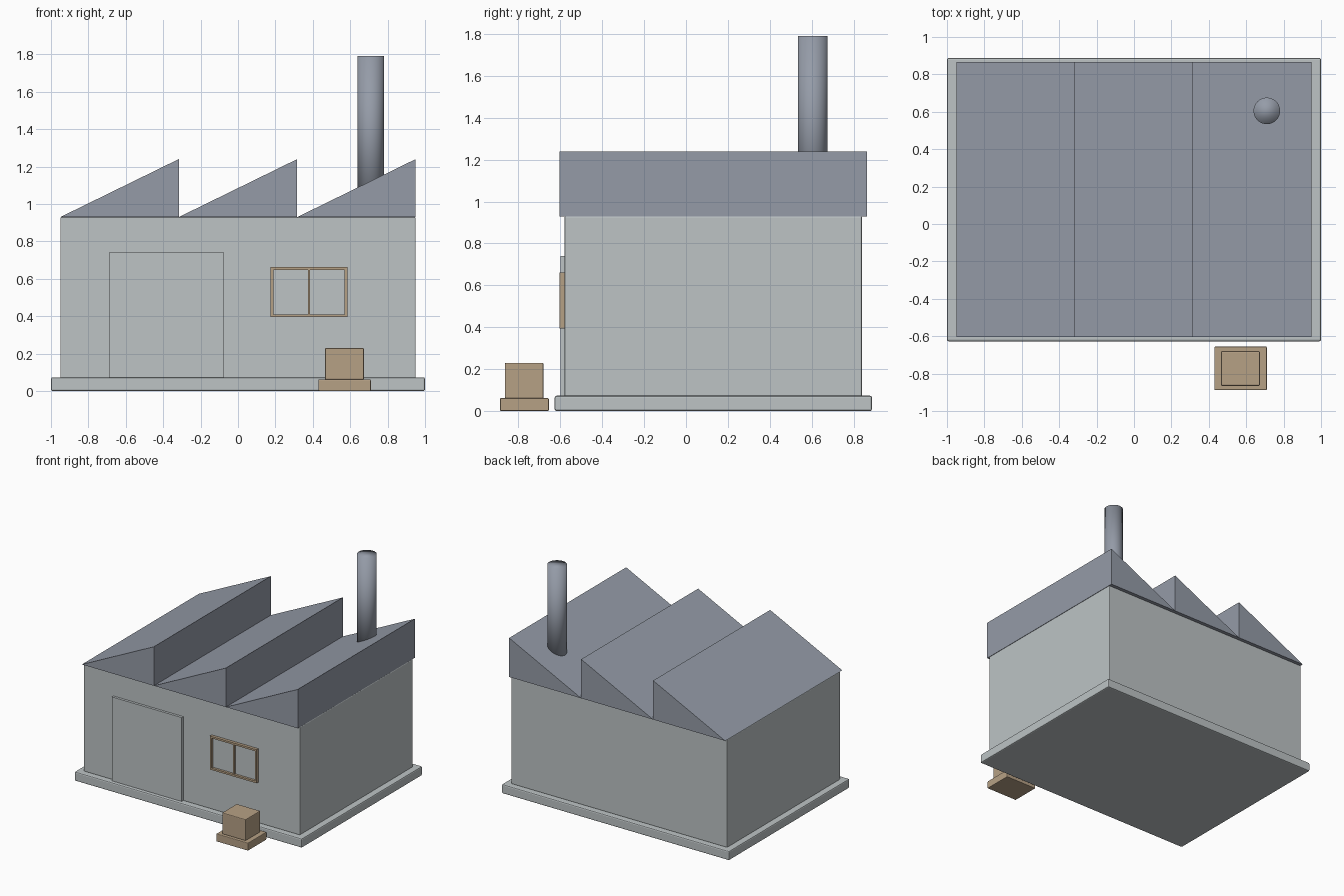
import bpy, bmesh

if "Cube" in bpy.data.objects:
    bpy.data.objects.remove(bpy.data.objects["Cube"])


def material(name, rgb):
    m = bpy.data.materials.new(name)
    m.diffuse_color = (*rgb, 1)
    m.use_nodes = True
    m.node_tree.nodes["Principled BSDF"].inputs["Base Color"].default_value = m.diffuse_color
    return m


CONCRETE = material("pale_grey", (0.51, 0.55, 0.56))
ROOF = material("slate_grey", (0.30, 0.33, 0.39))
WOOD = material("tan_wood", (0.47, 0.355, 0.235))


def add_object(name, bm, mat):
    bmesh.ops.recalc_face_normals(bm, faces=bm.faces)
    mesh = bpy.data.meshes.new(name)
    bm.to_mesh(mesh)
    bm.free()
    mesh.materials.append(mat)
    ob = bpy.data.objects.new(name, mesh)
    bpy.context.collection.objects.link(ob)
    return ob


def box(name, x, y, z, mat, bevel=0.0):
    """Box from (min, max) ranges, with optional softened edges."""
    bm = bmesh.new()
    bmesh.ops.create_cube(bm, size=1)
    for v in bm.verts:
        v.co = [r[0] if c < 0 else r[1] for c, r in zip(v.co, (x, y, z))]
    ob = add_object(name, bm, mat)
    if bevel:
        mod = ob.modifiers.new("soft_edges", 'BEVEL')
        mod.width = bevel
        mod.segments = 2
    return ob


def extrude_profile(name, points, y0, y1, mat):
    """Prism from an x-z outline extruded along y."""
    bm = bmesh.new()
    face = bm.faces.new([bm.verts.new((x, y0, z)) for x, z in points])
    new = bmesh.ops.extrude_face_region(bm, geom=[face])["geom"]
    verts = [g for g in new if isinstance(g, bmesh.types.BMVert)]
    bmesh.ops.translate(bm, verts=verts, vec=(0, y1 - y0, 0))
    return add_object(name, bm, mat)


# Foundation and walls
box("foundation", (-1, 1), (-0.627, 0.888), (0, 0.073), CONCRETE, 0.009)
box("walls", (-0.95, 0.95), (-0.58, 0.84), (0.07, 0.93), CONCRETE, 0.006)

# Sawtooth roof: three wedges rising to the right
width = 1.9 / 3
for i in range(3):
    x0 = -0.95 + i * width
    extrude_profile(f"roof_tooth_{i + 1}",
                    [(x0, 0.93), (x0 + width, 0.93), (x0 + width, 1.24)],
                    -0.605, 0.865, ROOF)

# Chimney
bm = bmesh.new()
bmesh.ops.create_cone(bm, cap_ends=True, segments=32,
                      radius1=0.071, radius2=0.071, depth=0.84)
bmesh.ops.translate(bm, verts=bm.verts, vec=(0.71, 0.605, 1.37))
for f in bm.faces:
    f.smooth = True
add_object("chimney", bm, ROOF)

# Sliding door
box("door", (-0.69, -0.075), (-0.6, -0.575), (0.073, 0.74), CONCRETE)

# Window: four frame bars, a mullion and a pane
fy = (-0.603, -0.575)
for side, x in (("left", 0.175), ("right", 0.57)):
    box(f"window_frame_{side}", (x, x + 0.015), fy, (0.395, 0.662), WOOD)
for side, z in (("bottom", 0.395), ("top", 0.647)):
    box(f"window_frame_{side}", (0.19, 0.57), fy, (z, z + 0.015), WOOD)
box("window_mullion", (0.374, 0.386), (-0.595, -0.575), (0.41, 0.647), WOOD)
box("window_pane", (0.19, 0.57), (-0.584, -0.576), (0.41, 0.647), CONCRETE)

# Crate on its pallet
box("pallet", (0.43, 0.71), (-0.888, -0.655), (0, 0.062), WOOD, 0.005)
box("crate", (0.465, 0.673), (-0.865, -0.68), (0.06, 0.23), WOOD, 0.006)
